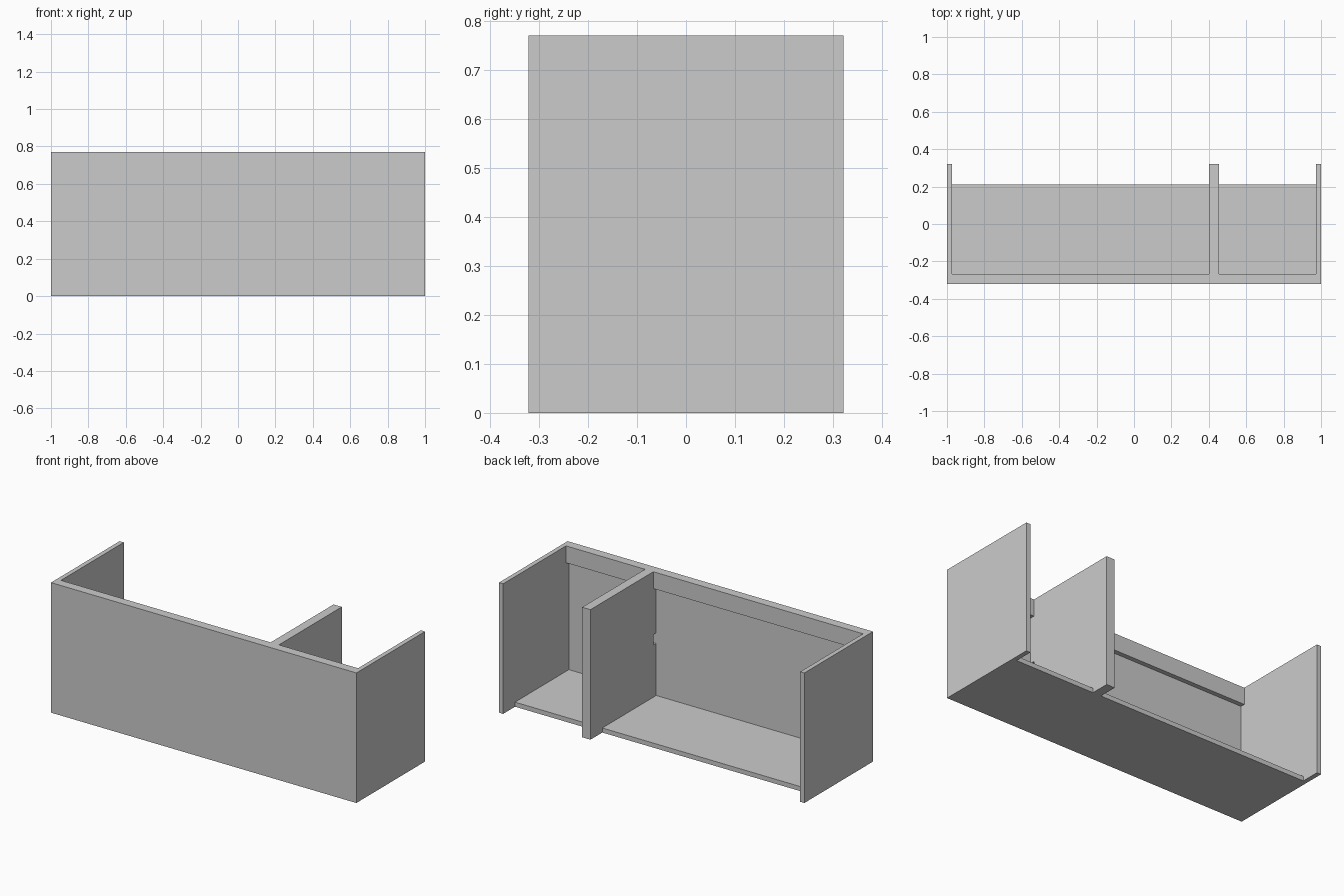
import bpy

if "Cube" in bpy.data.objects:
    bpy.data.objects.remove(bpy.data.objects["Cube"])

X, Y, H = 1.0, 0.321, 0.77      # half width, half depth, height
T = 0.027                       # board thickness
INNER = -Y + T                  # inside face of the front board
DIV = (0.401, 0.455)            # divider sides in x


def extrude_x(name, profile, x0, x1):
    """Solid from a (y, z) outline, listed counter-clockwise seen from +x."""
    n = len(profile)
    verts = [(x, y, z) for x in (x0, x1) for y, z in profile]
    faces = [tuple(reversed(range(n))), tuple(range(n, 2 * n))]
    faces += [(i, (i + 1) % n, n + (i + 1) % n, n + i) for i in range(n)]
    mesh = bpy.data.meshes.new(name)
    mesh.from_pydata(verts, [], faces)
    obj = bpy.data.objects.new(name, mesh)
    bpy.context.collection.objects.link(obj)
    return obj


def board(name, x0, x1, y0, y1, z0, z1):
    return extrude_x(name, [(y0, z0), (y1, z0), (y1, z1), (y0, z1)], x0, x1)


# Front board across the full width
board("front_panel", -X, X, -Y, INNER, 0, H)

# End boards
board("left_panel", -X, -X + T, INNER, Y, 0, H)
board("right_panel", X - T, X, INNER, Y, 0, H)

# Divider of double thickness, with a small cable notch against the front board
n0, n1 = 0.335, 0.398
extrude_x("divider", [(INNER, 0), (Y, 0), (Y, H), (INNER, H),
                      (INNER, n1), (INNER + T, n1),
                      (INNER + T, n0), (INNER, n0)], *DIV)

# Floor and top rail in each bay
for side, x0, x1 in (("left", -X + T, DIV[0]), ("right", DIV[1], X - T)):
    board(side + "_floor", x0, x1, INNER, 0.21, 0, T)
    board(side + "_top_rail", x0, x1, INNER, INNER + T, H - 0.10, H)
